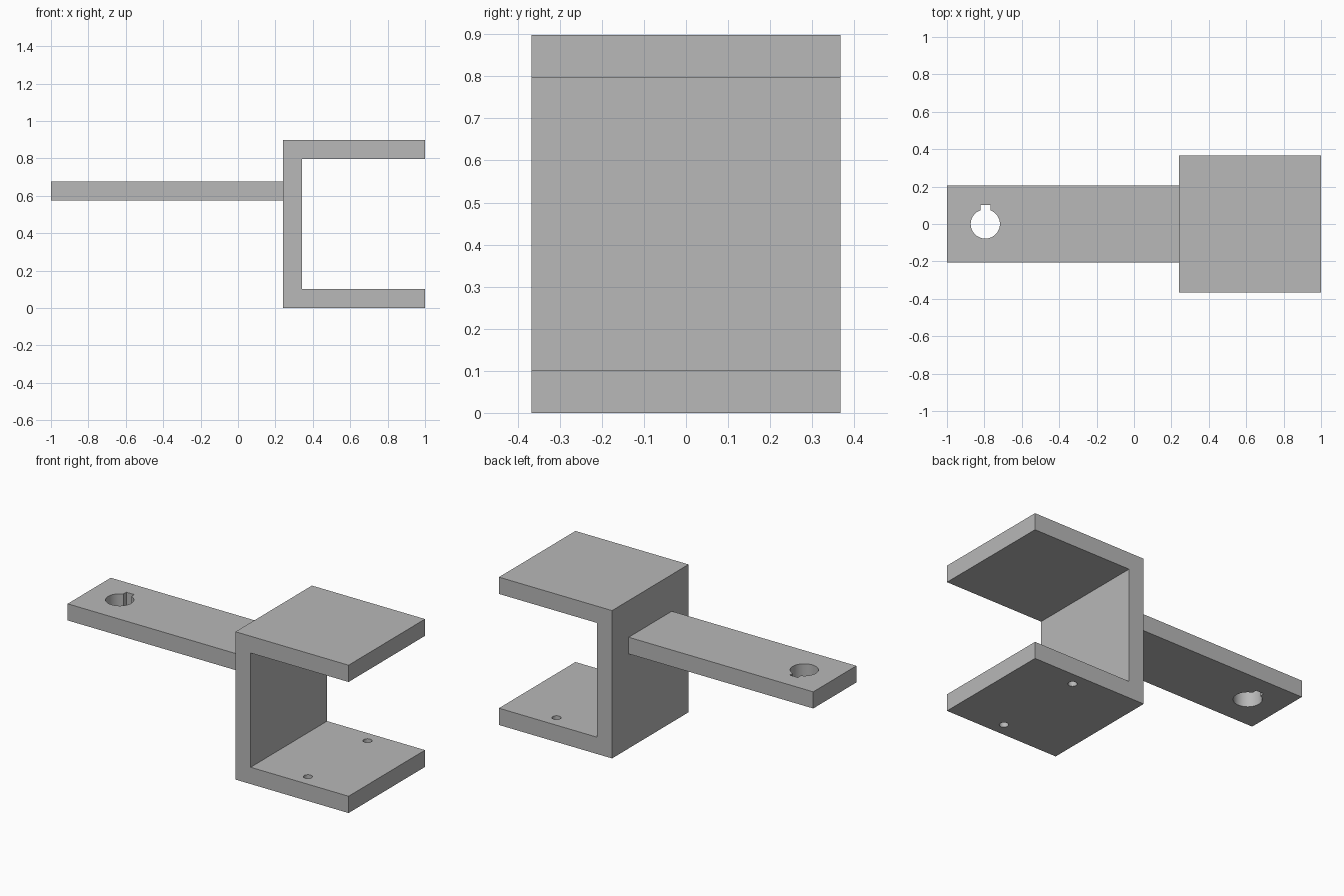
import bpy, bmesh, math
from mathutils import Matrix

cube = bpy.data.objects.get("Cube")
if cube:
    bpy.data.objects.remove(cube, do_unlink=True)

grey = bpy.data.materials.new("plain_grey")
grey.use_nodes = True
colour = (0.48, 0.48, 0.48, 1)
grey.diffuse_color = colour
grey.node_tree.nodes["Principled BSDF"].inputs["Base Color"].default_value = colour


def prism(name, outline, low, high, upright=False):
    """Extrude an outline: along z, or along y when upright (outline is x, z)."""
    bm = bmesh.new()
    base = bm.faces.new([bm.verts.new((a, b, low)) for a, b in outline])
    top = bmesh.ops.extrude_face_region(bm, geom=[base])["geom"]
    verts = [v for v in top if isinstance(v, bmesh.types.BMVert)]
    bmesh.ops.translate(bm, vec=(0, 0, high - low), verts=verts)
    if upright:
        bm.transform(Matrix.Rotation(math.radians(90), 4, "X"))
    bmesh.ops.recalc_face_normals(bm, faces=bm.faces)
    mesh = bpy.data.meshes.new(name)
    bm.to_mesh(mesh)
    bm.free()
    mesh.materials.append(grey)
    obj = bpy.data.objects.new(name, mesh)
    bpy.context.collection.objects.link(obj)
    return obj


def arc(x, y, r, start=0.0, sweep=2 * math.pi, steps=48):
    return [(x + r * math.cos(start + sweep * i / steps),
             y + r * math.sin(start + sweep * i / steps)) for i in range(steps)]


def cut(obj, cutter):
    cutter.hide_render = True
    mod = obj.modifiers.new("hole", "BOOLEAN")
    mod.operation, mod.solver, mod.object = "DIFFERENCE", "EXACT", cutter
    bpy.ops.object.select_all(action="DESELECT")
    bpy.context.view_layer.objects.active = obj
    obj.select_set(True)
    bpy.ops.object.modifier_apply(modifier=mod.name)
    bpy.data.objects.remove(cutter, do_unlink=True)


back, front, height, wall = 0.24, 1.0, 0.898, 0.102
half_width = 0.367

# C-shaped bracket
inner = back + wall
bracket = prism("bracket", [
    (back, 0), (front, 0), (front, wall), (inner, wall),
    (inner, height - wall), (front, height - wall), (front, height), (back, height),
], -half_width, half_width, upright=True)

# Pair of screw holes in the lower flange
for side in (-1, 1):
    cut(bracket, prism("screw_hole", arc(0.67, side * 0.286, 0.025, steps=32), -0.1, 0.2))

# Flat arm
arm = prism("arm", [(-1, -0.207), (back, -0.207), (back, 0.207), (-1, 0.207)], 0.574, 0.675)

# Shaft hole with keyway
hole_x, radius, key = -0.795, 0.078, 0.027
gap = math.asin(key / radius)
outline = arc(hole_x, 0, radius, math.pi / 2 + gap, 2 * (math.pi - gap))
outline += [(hole_x + key, radius * math.cos(gap)), (hole_x + key, 0.102), (hole_x - key, 0.102)]
cut(arm, prism("keyed_hole", outline, 0.4, 0.8))

# Smooth hole walls, sharp edges
for obj in (bracket, arm):
    bpy.ops.object.select_all(action="DESELECT")
    bpy.context.view_layer.objects.active = obj
    obj.select_set(True)
    bpy.ops.object.shade_smooth_by_angle(angle=math.radians(30))
